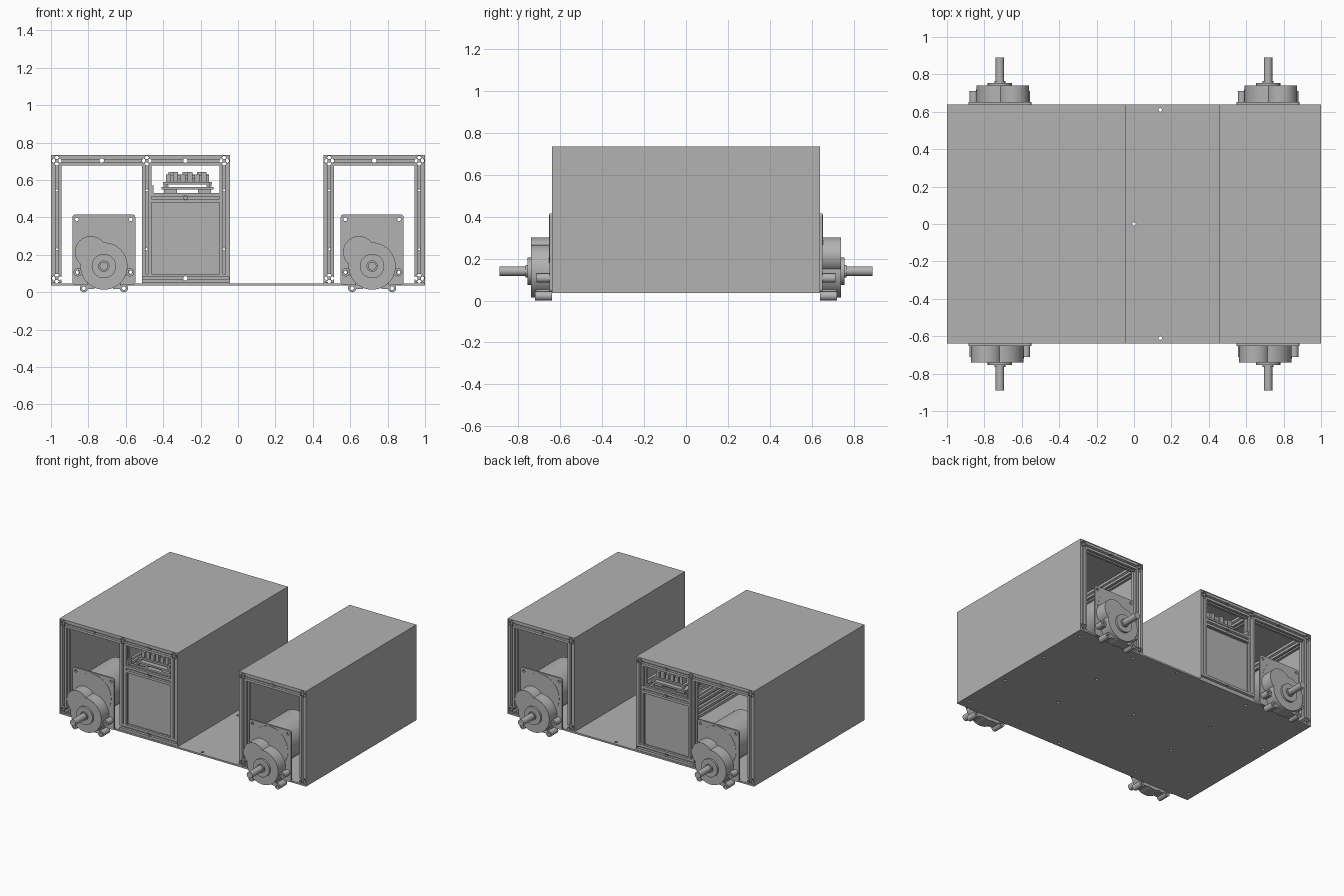
import bpy, bmesh, math
from mathutils import Matrix, Vector

if "Cube" in bpy.data.objects:
    bpy.data.objects.remove(bpy.data.objects["Cube"])

grey = bpy.data.materials.new("plain_grey")
grey.use_nodes = True
COLOUR = (0.45, 0.45, 0.45, 1)
grey.diffuse_color = COLOUR
grey.node_tree.nodes["Principled BSDF"].inputs["Base Color"].default_value = COLOUR


def finish(bm, name, smooth=False, place=None):
    if place:
        bm.transform(place)
    bmesh.ops.recalc_face_normals(bm, faces=bm.faces)
    mesh = bpy.data.meshes.new(name)
    bm.to_mesh(mesh)
    bm.free()
    mesh.materials.append(grey)
    obj = bpy.data.objects.new(name, mesh)
    bpy.context.collection.objects.link(obj)
    if smooth:
        bpy.ops.object.select_all(action="DESELECT")
        obj.select_set(True)
        bpy.context.view_layer.objects.active = obj
        bpy.ops.object.shade_smooth_by_angle()
    return obj


def box(name, x, y, z, place=None, corner=0):
    """Box from (low, high) ranges; corner rounds the edges along y."""
    bm = bmesh.new()
    size = [r[1] - r[0] for r in (x, y, z)]
    mid = [(r[0] + r[1]) / 2 for r in (x, y, z)]
    bmesh.ops.create_cube(bm, size=1, matrix=Matrix.Translation(mid) @ Matrix.Diagonal((*size, 1)))
    if corner:
        edges = [e for e in bm.edges if abs(e.verts[0].co.y - e.verts[1].co.y) > 1e-5]
        bmesh.ops.bevel(bm, geom=edges, offset=corner, segments=4, affect="EDGES", profile=0.5)
    return finish(bm, name, False, place)


def add_rod(bm, a, b, r, sides=48):
    a, b = Vector(a), Vector(b)
    turn = (b - a).to_track_quat("Z", "Y").to_matrix().to_4x4()
    bmesh.ops.create_cone(bm, cap_ends=True, segments=sides, radius1=r, radius2=r,
                          depth=(b - a).length, matrix=Matrix.Translation((a + b) / 2) @ turn)


def rod(name, x, z, y, r, place=None, sides=48):
    bm = bmesh.new()
    add_rod(bm, (x, y[0], z), (x, y[1], z), r, sides)
    return finish(bm, name, True, place)


def tube(name, x, z, y, r, bore, place=None):
    bm = bmesh.new()
    n = 32
    rings = []
    for rad, depth in ((r, y[0]), (r, y[1]), (bore, y[1]), (bore, y[0])):
        rings.append([bm.verts.new((x + rad * math.cos(i * math.tau / n), depth,
                                    z + rad * math.sin(i * math.tau / n))) for i in range(n)])
    for k in range(4):
        p, q = rings[k], rings[(k + 1) % 4]
        for i in range(n):
            j = (i + 1) % n
            bm.faces.new((p[i], p[j], q[j], q[i]))
    return finish(bm, name, True, place)


def cut(obj, name, rods):
    """Drill round holes, given as (start, end, radius)."""
    bm = bmesh.new()
    for a, b, r in rods:
        add_rod(bm, a, b, r, 16)
    tool = finish(bm, name)
    tool.hide_render = True
    tool.hide_set(True)
    mod = obj.modifiers.new("holes", "BOOLEAN")
    mod.object = tool
    mod.operation = "DIFFERENCE"
    mod.solver = "EXACT"


# Slotted square extrusion section, one side turned four times
H, S, T, W, C = 0.025, 0.007, 0.005, 0.014, 0.009
SIDE = [(H, -H), (H, -S), (H - T, -S), (H - T, -W), (C, -S), (C, S), (H - T, W), (H - T, S), (H, S)]
SECTION = []
for quarter in range(4):
    for u, v in SIDE:
        for _ in range(quarter):
            u, v = -v, u
        SECTION.append((u, v))


def rail(name, a, b):
    a, b = Vector(a), Vector(b)
    axis = (b - a).normalized()
    side = Vector((0, 1, 0)) if abs(axis.y) < 0.5 else Vector((1, 0, 0))
    other = axis.cross(side)
    bm = bmesh.new()
    face = bm.faces.new([bm.verts.new(a + side * u + other * v) for u, v in SECTION])
    grown = bmesh.ops.extrude_face_region(bm, geom=[face], use_keep_orig=True)
    moved = [g for g in grown["geom"] if isinstance(g, bmesh.types.BMVert)]
    bmesh.ops.translate(bm, verts=moved, vec=b - a)
    return finish(bm, name)


Y = 0.64
TOP, LOW, SHELF = 0.704, 0.074, 0.506
END = Y - H - 0.002

# Base plate with screw holes
base = box("base_plate", (-1, 1), (-Y, Y), (0.036, 0.048))
spots = [(0, 0), (0.14, 0.61), (0.14, -0.61)]
spots += [(x, y) for x in (-0.95, -0.49, 0.49, 0.95) for y in (-0.57, -0.2, 0.2, 0.57)]
cut(base, "base_hole_cutter", [((x, y, 0.02), (x, y, 0.06), 0.01) for x, y in spots])

# Thin outer panels of both housings
for name, x0, x1 in (("wide_housing", -1, -0.043), ("narrow_housing", 0.457, 1)):
    box(name + "_top", (x0, x1), (-Y, Y), (0.729, 0.735))
    box(name + "_right_wall", (x0, x0 + 0.006), (-Y, Y), (0.048, 0.729))
    box(name + "_left_wall", (x1 - 0.006, x1), (-Y, Y), (0.048, 0.729))

# Lengthwise rails, then posts at both ends
POSTS = (-0.969, -0.488, -0.074, 0.488, 0.969)
for x in POSTS:
    rail("upper_long_rail", (x, -Y + 0.002, TOP), (x, Y - 0.002, TOP))
    inner = x in POSTS[1:3]
    reach = END - H if inner else Y - 0.002
    rail("lower_long_rail", (x, -reach, LOW), (x, reach, LOW))
    for s in (-1, 1):
        post = rail("end_post", (x, s * END, LOW + H), (x, s * END, TOP - H))
        cut(post, "post_hole_cutter", [((x, s * END - 0.05, z), (x, s * END + 0.05, z), 0.006)
                                       for z in (0.23, 0.545)])

# Cross rails at both ends, each with a centre hole
CROSS = [("upper_cross_rail", POSTS[0] + H, POSTS[1] - H, TOP),
         ("upper_cross_rail", POSTS[1] + H, POSTS[2] - H, TOP),
         ("upper_cross_rail", POSTS[3] + H, POSTS[4] - H, TOP),
         ("shelf_cross_rail", POSTS[1] + H, POSTS[2] - H, SHELF),
         ("lower_cross_rail", POSTS[1] - H, POSTS[2] + H, LOW)]
for s in (-1, 1):
    y = s * END
    for name, x0, x1, z in CROSS:
        bar = rail(name, (x0, y, z), (x1, y, z))
        m = (x0 + x1) / 2
        cut(bar, "rail_hole_cutter", [((m, y - 0.05, z), (m, y + 0.05, z), 0.012)])
    # Bay closing panel and electronics on the shelf
    box("bay_panel", (-0.463, -0.099), sorted((s * 0.600, s * 0.612)), (0.099, 0.482))
    box("shelf_bracket", (-0.463, -0.452), sorted((s * 0.58, s * 0.63)), (0.531, 0.57))
    turn = Matrix.Translation((-0.27, s * 0.45, 0)) @ Matrix.Rotation(0 if s < 0 else math.pi, 4, "Z")
    for dx in (-0.09, 0.09):
        box("board_foot", (dx - 0.035, dx + 0.035), (-0.13, 0.13), (0.531, 0.55), turn)
    box("lower_board", (-0.14, 0.14), (-0.14, 0.14), (0.55, 0.563), turn)
    box("upper_board", (-0.13, 0.12), (-0.13, 0.13), (0.577, 0.59), turn)
    for dx in (-0.12, 0.11):
        for dy in (-0.12, 0.12):
            rod("board_spacer", dx, 0.57, (dy - 0.008, dy + 0.008), 0.008, turn, 12)
    for i in range(6):
        x = -0.115 + i * 0.038
        box("connector", (x, x + 0.027), (-0.12, -0.07), (0.59, 0.63 + 0.012 * (i % 2)), turn)
        box("connector", (x, x + 0.027), (0.06, 0.12), (0.59, 0.625), turn)
    box("chip", (-0.06, 0.05), (-0.04, 0.03), (0.59, 0.61), turn)

# Shelf under the electronics
for x in (POSTS[1], POSTS[2]):
    rail("shelf_long_rail", (x, -END + H, SHELF), (x, END - H, SHELF))
for y in (-0.45, 0.45):
    rail("shelf_support", (POSTS[1] + H, y, SHELF), (POSTS[2] - H, y, SHELF))

# Four geared motors; the rear pair is turned half round
AX = 0.14
for cx in (-0.717, 0.717):
    for angle in (0, math.pi):
        m = Matrix.Translation((cx, 0, 0)) @ Matrix.Rotation(angle, 4, "Z")
        plate = box("motor_plate", (-0.168, 0.168), (-0.651, -0.639), (0.04, 0.416), m, 0.015)
        drill = []
        for dx in (-0.144, 0.144):
            for z in (0.39, 0.107):
                drill.append((m @ Vector((dx, -0.7, z)), m @ Vector((dx, -0.6, z)), 0.01))
        cut(plate, "plate_hole_cutter", drill)
        rod("motor_can", 0, 0.262, (-0.639, -0.34), 0.145, m)
        rod("motor_face", 0, 0.262, (-0.653, -0.639), 0.145, m)
        rod("gearbox_main", 0, AX, (-0.74, -0.645), 0.126, m)
        rod("gearbox_lobe", -0.07, 0.215, (-0.7395, -0.645), 0.085, m)
        rod("shaft_collar", 0, AX, (-0.755, -0.735), 0.065, m)
        tube("shaft_sleeve", 0, AX, (-0.765, -0.75), 0.03, 0.02, m)
        rod("drive_shaft", 0, AX, (-0.89, -0.75), 0.023, m, 32)
        # Mounting lugs
        for s in (-1, 1):
            tube("side_lug", s * 0.14, 0.107, (-0.712, -0.64), 0.022, 0.01, m)
            box("side_lug_web", sorted((s * 0.08, s * 0.122)), (-0.705, -0.645), (0.09, 0.124), m)
            tube("foot_lug", s * 0.107, 0.022, (-0.72, -0.64), 0.022, 0.01, m)
            box("foot_lug_web", sorted((s * 0.05, s * 0.09)), (-0.715, -0.645), (0.018, 0.07), m)
